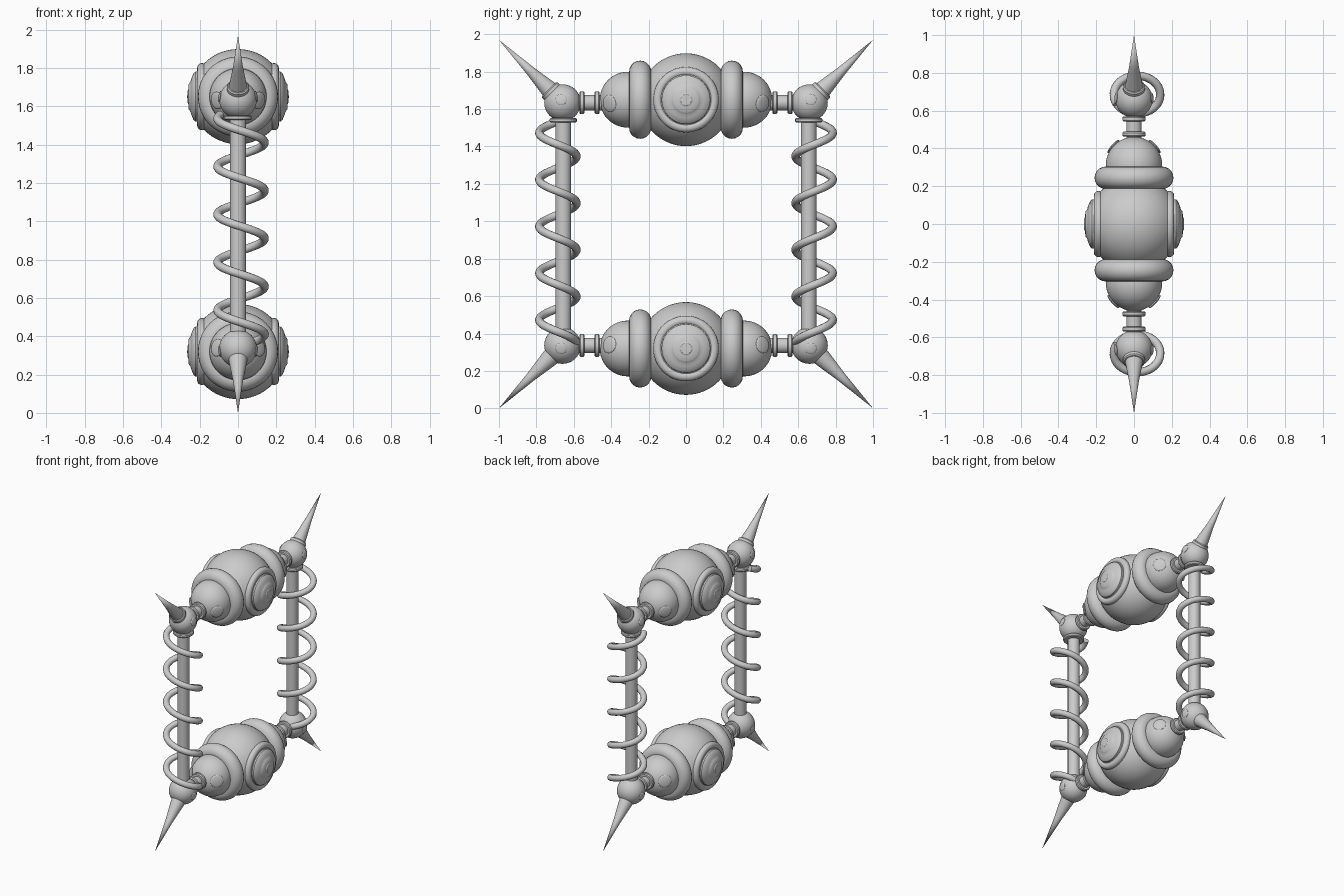
import bpy, bmesh, math
from mathutils import Vector

if "Cube" in bpy.data.objects:
    bpy.data.objects.remove(bpy.data.objects["Cube"])

MID = 0.985      # height of the horizontal symmetry plane


def lathe(name, prof, origin, axis, seg=48):
    """Revolve (distance along axis, radius) points around an axis."""
    bm = bmesh.new()
    vs = [bm.verts.new((r, 0, h)) for h, r in prof]
    es = [bm.edges.new(p) for p in zip(vs, vs[1:])]
    bmesh.ops.spin(bm, geom=vs + es, cent=(0, 0, 0), axis=(0, 0, 1),
                   angle=2 * math.pi, steps=seg, use_merge=True)
    bmesh.ops.remove_doubles(bm, verts=bm.verts, dist=1e-5)
    rot = Vector(axis).to_track_quat('Z', 'Y').to_matrix()
    for v in bm.verts:
        v.co = rot @ v.co + Vector(origin)
    bmesh.ops.recalc_face_normals(bm, faces=bm.faces)
    me = bpy.data.meshes.new(name)
    bm.to_mesh(me)
    bm.free()
    ob = bpy.data.objects.new(name, me)
    bpy.context.collection.objects.link(ob)
    bpy.ops.object.select_all(action='DESELECT')
    ob.select_set(True)
    bpy.context.view_layer.objects.active = ob
    bpy.ops.object.shade_smooth_by_angle(angle=math.radians(35))
    return ob


def ball(name, r, c, axis=(0, 1, 0), squash=1.0, seg=48):
    n = seg // 2
    prof = [(-r * squash * math.cos(math.pi * i / n), r * math.sin(math.pi * i / n))
            for i in range(n + 1)]
    return lathe(name, prof, c, axis, seg)


def ring(name, major, minor, c, axis):
    prof = [(minor * math.sin(math.tau * i / 20), major + minor * math.cos(math.tau * i / 20))
            for i in range(21)]
    return lathe(name, prof, c, axis)


def drum(name, r, a, b, c, axis, bev=0.006):
    return lathe(name, [(a, 0), (a, r - bev), (a + bev, r), (b - bev, r), (b, r - bev), (b, 0)],
                 c, axis, 32)


for sz, lvl in ((1, "upper"), (-1, "lower")):
    body_z = MID + sz * 0.665
    arm_z = MID + sz * 0.649

    # central ball with round side plates
    ball(lvl + "_body", 0.248, (0, 0, body_z), seg=64)
    for sx in (1, -1):
        ring(lvl + "_plate_rim", 0.150, 0.025, (sx * 0.188, 0, body_z), (sx, 0, 0))
        lathe(lvl + "_plate", [(0.18, 0.132), (0.222, 0.130), (0.232, 0.122), (0.243, 0.095),
                               (0.248, 0.078), (0.251, 0.074), (0.257, 0.066), (0.259, 0.040),
                               (0.260, 0.035), (0.264, 0.030), (0.265, 0)],
              (0, 0, body_z), (sx, 0, 0))

    for sy in (1, -1):
        out = (0, sy, 0)
        # thick ring, shoulder ball and side buttons
        ring(lvl + "_body_ring", 0.150, 0.059, (0, sy * 0.245, body_z), out)
        ball(lvl + "_shoulder", 0.149, (0, sy * 0.312, body_z), out)
        corner = Vector((0, sy * 0.66, arm_z))
        for sx in (1, -1):
            d = Vector((sx * 0.11, sy * 0.098, -sz * 0.02)).normalized()
            ball(lvl + "_shoulder_button", 0.046, Vector((0, sy * 0.312, body_z)) + d * 0.148,
                 d, 0.22, 24)
            d = Vector((sx, sy * 0.08, sz * 0.17)).normalized()
            ball(lvl + "_corner_button", 0.03, corner + d * 0.097, d, 0.22, 24)

        # flanged connector
        arm = (0, 0, arm_z)
        drum(lvl + "_connector", 0.041, 0.42, 0.60, arm, out)
        drum(lvl + "_connector_flange_inner", 0.061, 0.462, 0.489, arm, out)
        drum(lvl + "_connector_flange_outer", 0.061, 0.543, 0.570, arm, out)

        # corner ball and spike
        ball(lvl + "_corner_ball", 0.098, corner, out)
        tip = Vector((0, sy, MID + sz * 0.985))
        d = tip - corner
        length = d.length
        lathe(lvl + "_spike", [(0.07, 0), (0.07, 0.050), (0.10, 0.047), (0.24, 0.026),
                               (length, 0)], corner, d, 32)
        if sz > 0:
            drum("spike_collar", 0.058, 0.07, 0.102, corner, d)
            drum("rod_collar", 0.073, -0.012, 0.012, (0, sy * 0.657, 1.54), (0, 0, 1))

for sy, side in ((1, "back"), (-1, "front")):
    # upright rod
    drum(side + "_rod", 0.042, 0.38, 1.60, (0, sy * 0.656, 0), (0, 0, 1))

    # coil spring around the rod
    cu = bpy.data.curves.new(side + "_spring", 'CURVE')
    cu.dimensions = '3D'
    cu.bevel_depth = 0.022
    cu.bevel_resolution = 4
    cu.use_fill_caps = True
    sp = cu.splines.new('POLY')
    n = 200
    sp.points.add(n)
    for i in range(n + 1):
        t = -0.08 + 4.9 * i / n
        a = math.tau * t
        sp.points[i].co = (0.016 - 0.123 * math.cos(a),
                           sy * (0.685 + 0.1 * math.sin(a)), 1.535 - 0.25 * t, 1)
    sp.use_smooth = True
    bpy.context.collection.objects.link(bpy.data.objects.new(side + "_spring", cu))
